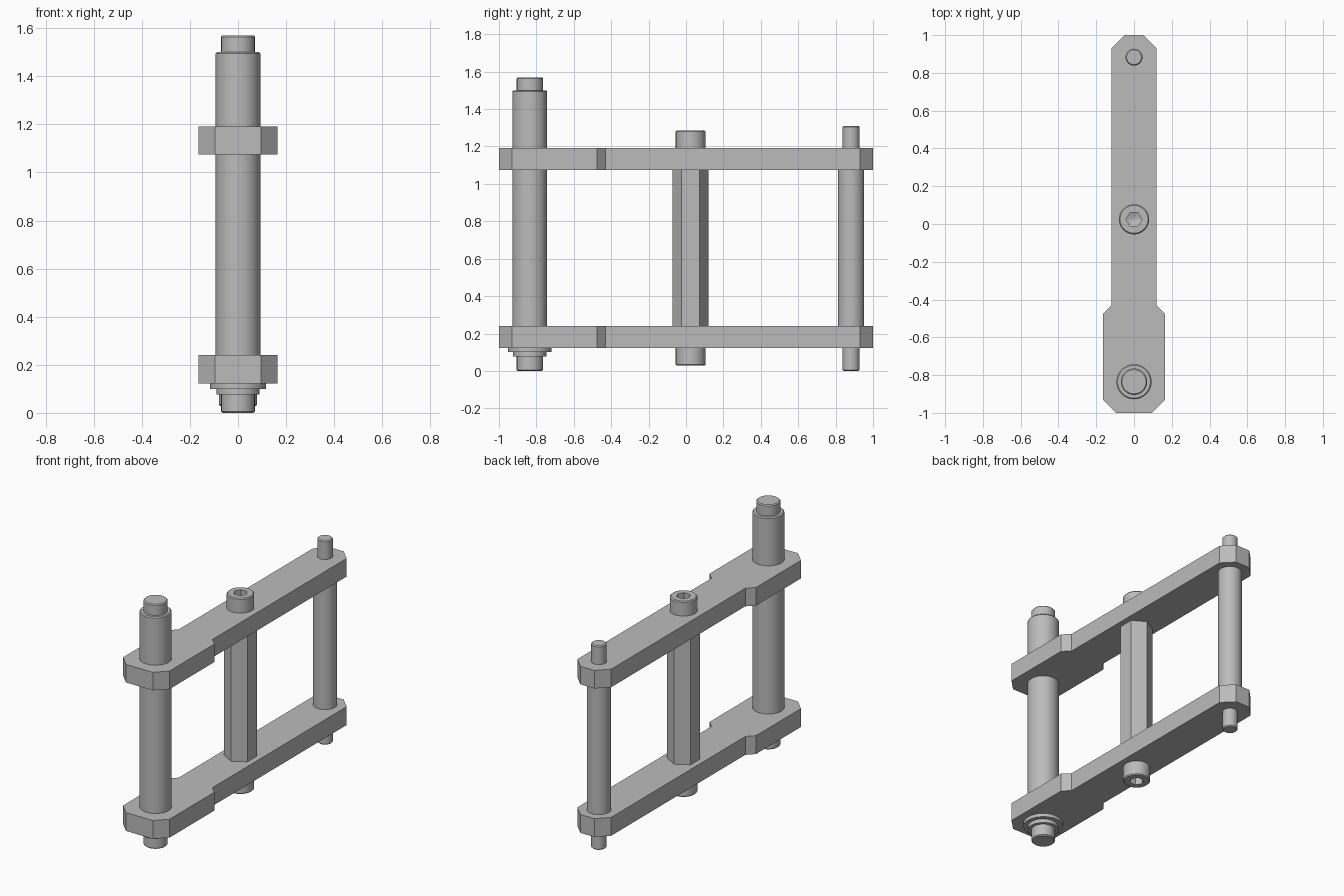
import bpy, bmesh, math

if "Cube" in bpy.data.objects:
    bpy.data.objects.remove(bpy.data.objects["Cube"])

steel = bpy.data.materials.new("plain steel grey")
steel.use_nodes = True
GREY = (0.5, 0.5, 0.5, 1)
steel.diffuse_color = GREY
steel.node_tree.nodes["Principled BSDF"].inputs["Base Color"].default_value = GREY


def finish(name, bm, loc):
    bmesh.ops.recalc_face_normals(bm, faces=bm.faces)
    mesh = bpy.data.meshes.new(name)
    bm.to_mesh(mesh)
    bm.free()
    mesh.materials.append(steel)
    obj = bpy.data.objects.new(name, mesh)
    obj.location = loc
    bpy.context.collection.objects.link(obj)
    bpy.ops.object.select_all(action="DESELECT")
    obj.select_set(True)
    bpy.context.view_layer.objects.active = obj
    bpy.ops.object.shade_smooth_by_angle(angle=math.radians(30))
    return obj


def lathe(name, profile, y, z=0, segs=48, turn=0):
    """Stack rings (radius, height, hexagonal) and close both ends."""
    bm = bmesh.new()
    rings = []
    for r, h, *is_hex in profile:
        ring = []
        for i in range(segs):
            a = math.tau * i / segs
            k = r
            if is_hex:
                k = r * math.cos(math.pi / 6) / math.cos(a % (math.pi / 3) - math.pi / 6)
            ring.append(bm.verts.new((k * math.cos(a + turn), k * math.sin(a + turn), h)))
        rings.append(ring)
    for low, high in zip(rings, rings[1:]):
        for i in range(segs):
            j = (i + 1) % segs
            bm.faces.new((low[i], low[j], high[j], high[i]))
    bm.faces.new(rings[0][::-1])
    bm.faces.new(rings[-1])
    return finish(name, bm, (0, y, z))


def link_plate(name, z, thick):
    half = [(0.095, -1), (0.165, -0.93), (0.165, -0.475), (0.12, -0.43),
            (0.12, 0.93), (0.05, 1)]
    outline = half + [(-x, y) for x, y in reversed(half)]
    bm = bmesh.new()
    face = bm.faces.new([bm.verts.new((x, y, 0)) for x, y in outline])
    out = bmesh.ops.extrude_face_region(bm, geom=[face])
    moved = [v for v in out["geom"] if isinstance(v, bmesh.types.BMVert)]
    bmesh.ops.translate(bm, verts=moved, vec=(0, 0, thick))
    return finish(name, bm, (0, 0, z))


# Two matching link plates
link_plate("lower_plate", 0.122, 0.118)
link_plate("upper_plate", 1.075, 0.116)

# Large front pin with stepped ends and its retaining rings
C = 0.006
lathe("front_pin", [(0.07 - C, 0), (0.07, C), (0.07, 0.13), (0.093, 0.13),
                    (0.093, 1.5 - C), (0.093 - C, 1.5), (0.07, 1.5),
                    (0.07, 1.57 - C), (0.07 - C, 1.57)], -0.835)
lathe("retaining_washer", [(0.117, 0.1), (0.117, 0.125)], -0.835)
lathe("retaining_ring", [(0.09, 0.076), (0.09, 0.102)], -0.835)

# Thin rear pin with a thicker middle
lathe("rear_pin", [(0.045 - C, 0), (0.045, C), (0.045, 0.2), (0.07, 0.2),
                   (0.07, 1.1), (0.045, 1.1), (0.045, 1.31 - C),
                   (0.045 - C, 1.31)], 0.883)

# Hexagonal spacer between the plates
lathe("hex_spacer", [(0.096, 0.22), (0.096, 1.1)], 0.025, segs=6, turn=math.pi / 2)

# Socket head screws, with a hexagonal recess ending in a shallow cone
head = [(0.08, 0), (0.08, 0.094 - C), (0.08 - C, 0.094), (0.042, 0.094, True),
        (0.042, 0.045, True), (0.002, 0.03, True)]
lathe("upper_screw_head", head, 0.025, 1.191)
lathe("lower_screw_head", [(p[0], -p[1], *p[2:]) for p in head], 0.025, 0.122)
